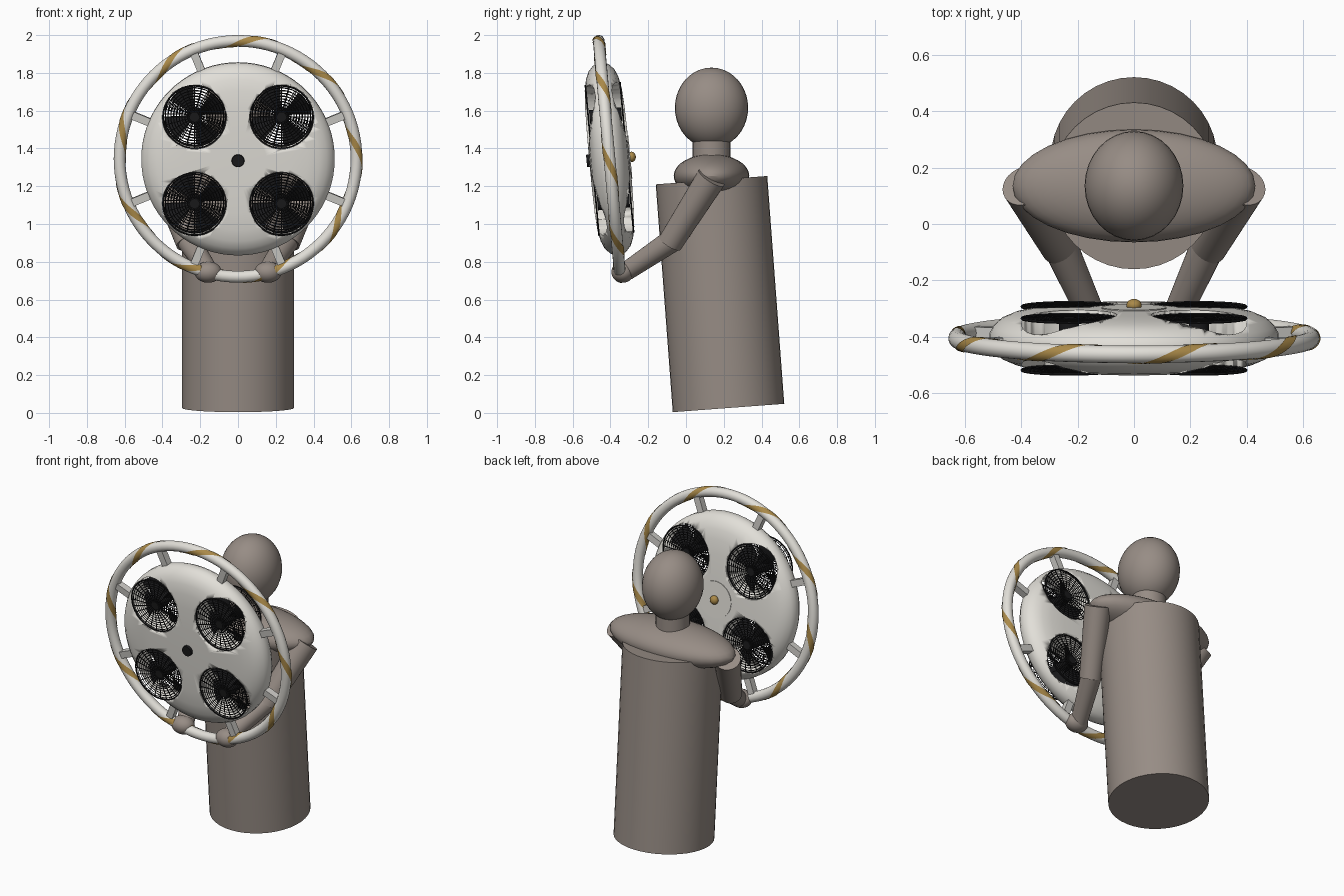
import bpy, bmesh, math
from mathutils import Matrix, Vector

if "Cube" in bpy.data.objects:
    bpy.data.objects.remove(bpy.data.objects["Cube"])

PI = math.pi


def material(name, rgb):
    m = bpy.data.materials.new(name)
    m.diffuse_color = (*rgb, 1)
    m.use_nodes = True
    m.node_tree.nodes["Principled BSDF"].inputs["Base Color"].default_value = m.diffuse_color
    return m


BODY = material("taupe", (0.31, 0.265, 0.235))
WHITE = material("warm white", (0.76, 0.74, 0.69))
GREY = material("light grey", (0.60, 0.59, 0.56))
BLACK = material("black", (0.010, 0.010, 0.011))
GOLD = material("gold", (0.40, 0.25, 0.065))

# Frame of the fan disc: local z points out of its front, local y points up
DISC = (Matrix.Translation((0, -0.405, 1.345)) @ Matrix.Rotation(math.radians(5.2), 4, 'X')
        @ Matrix.Rotation(PI / 2, 4, 'X'))
FANS = [(sx * 0.23, sy * 0.23) for sx in (-1, 1) for sy in (-1, 1)]


def finish(name, bm, mat, matrix=None, normals=True):
    if normals:
        bmesh.ops.recalc_face_normals(bm, faces=bm.faces[:])
    me = bpy.data.meshes.new(name)
    bm.to_mesh(me)
    bm.free()
    me.materials.append(mat)
    ob = bpy.data.objects.new(name, me)
    bpy.context.collection.objects.link(ob)
    if matrix is not None:
        ob.matrix_world = matrix
    bpy.ops.object.select_all(action='DESELECT')
    ob.select_set(True)
    bpy.context.view_layer.objects.active = ob
    bpy.ops.object.shade_smooth_by_angle()
    return ob


def add_cone(bm, p0, p1, r0, r1, seg=32):
    p0, p1 = Vector(p0), Vector(p1)
    d = p1 - p0
    m = Matrix.Translation((p0 + p1) / 2) @ d.to_track_quat('Z', 'Y').to_matrix().to_4x4()
    bmesh.ops.create_cone(bm, cap_ends=True, segments=seg, radius1=r0, radius2=r1,
                          depth=d.length, matrix=m)


def add_box(bm, size, matrix):
    bmesh.ops.create_cube(bm, size=1, matrix=matrix @ Matrix.Diagonal((*size, 1)))


def add_grid(bm, fn, nu, nv, wrap_u=False, wrap_v=False):
    """Surface from fn(u, v), with u and v running 0..1."""
    cu, cv = nu + (not wrap_u), nv + (not wrap_v)
    vs = [[bm.verts.new(fn(i / nu, j / nv)) for j in range(cv)] for i in range(cu)]
    for i in range(nu):
        for j in range(nv):
            a, b = (i + 1) % cu, (j + 1) % cv
            bm.faces.new((vs[i][j], vs[a][j], vs[a][b], vs[i][b]))


def add_torus(bm, centre, R, r, nu, nv):
    def point(u, v):
        t, p = 2 * PI * u, 2 * PI * v
        k = R + r * math.cos(p)
        return Vector(centre) + Vector((k * math.cos(t), k * math.sin(t), r * math.sin(p)))
    add_grid(bm, point, nu, nv, True, True)


def cone(name, p0, p1, r0, r1, mat, seg=32, matrix=None):
    bm = bmesh.new()
    add_cone(bm, p0, p1, r0, r1, seg)
    return finish(name, bm, mat, matrix)


def ellipsoid(name, centre, radii, mat, matrix=None):
    bm = bmesh.new()
    bmesh.ops.create_uvsphere(bm, u_segments=32, v_segments=20, radius=1,
                              matrix=Matrix.Translation(centre) @ Matrix.Diagonal((*radii, 1)))
    return finish(name, bm, mat, matrix)


# Figure: leaning torso, shoulders, neck and head
cone("torso", (0, 0.225, 0.026), (0, 0.135, 1.232), 0.296, 0.296, BODY, 40)
ellipsoid("shoulders", (0, 0.135, 1.255), (0.43, 0.2, 0.115), BODY)
cone("neck", (0, 0.135, 1.3), (0, 0.135, 1.46), 0.1, 0.1, BODY)
ellipsoid("head", (0, 0.135, 1.615), (0.175, 0.194, 0.213), BODY)

# Arms reaching forward to hold the ring
for side, s in (("left", 1), ("right", -1)):
    cone(side + "_upper_arm", (s * 0.39, 0.135, 1.245), (s * 0.262, -0.085, 0.898),
         0.079, 0.066, BODY)
    cone(side + "_forearm", (s * 0.265, -0.07, 0.915), (s * 0.155, -0.315, 0.75),
         0.062, 0.05, BODY)
    ellipsoid(side + "_hand", (s * 0.158, -0.335, 0.745), (0.072, 0.06, 0.056), BODY)

# Disc body: rounded profile turned about the axis
half = [(0, 0.108), (0.15, 0.107), (0.28, 0.104), (0.37, 0.098), (0.43, 0.086),
        (0.47, 0.069), (0.498, 0.043), (0.512, 0.018)]
profile = half + [(r, -z) for r, z in reversed(half)]
n = len(profile) - 1
bm = bmesh.new()


def lathe(u, v):
    r, z = profile[round(v * n)]
    return (r * math.cos(2 * PI * u), r * math.sin(2 * PI * u), z)


add_grid(bm, lathe, 72, n, True)
bmesh.ops.remove_doubles(bm, verts=bm.verts[:], dist=1e-5)
bmesh.ops.dissolve_degenerate(bm, edges=bm.edges[:], dist=1e-6)
disc = finish("disc_body", bm, WHITE, DISC)

# Four round fan openings cut through the disc
bm = bmesh.new()
for x, y in FANS:
    add_cone(bm, (x, y, -0.3), (x, y, 0.3), 0.169, 0.169, 48)
cutter = finish("opening_cutter", bm, WHITE, DISC)
cutter.hide_render = True
bpy.context.view_layer.objects.active = disc
mod = disc.modifiers.new("openings", 'BOOLEAN')
mod.operation, mod.solver, mod.object = 'DIFFERENCE', 'EXACT', cutter
bpy.ops.object.modifier_apply(modifier=mod.name)
bpy.data.objects.remove(cutter)

# Wire guards on both faces of every opening
bm = bmesh.new()
for x, y in FANS:
    for z in (-0.092, 0.092):
        add_torus(bm, (x, y, z), 0.167, 0.005, 40, 6)
        for k in range(9):
            add_torus(bm, (x, y, z), 0.037 + k * 0.0148, 0.0026, 32, 4)
        for k in range(24):
            add_box(bm, (0.145, 0.004, 0.004), Matrix.Translation((x, y, z))
                    @ Matrix.Rotation(k * PI / 12, 4, 'Z') @ Matrix.Translation((0.095, 0, 0)))
        add_cone(bm, (x, y, z - 0.004), (x, y, z + 0.004), 0.026, 0.026, 20)
finish("fan_guards", bm, BLACK, DISC)

# Fan motors and pitched blades inside the openings
bm = bmesh.new()
for x, y in FANS:
    add_cone(bm, (x, y, -0.085), (x, y, 0.085), 0.036, 0.036, 24)
    for k in range(4):
        def blade(u, v, a=k * PI / 2 + 0.5):
            r, t = 0.03 + 0.125 * u, a + 0.9 * (v - 0.5)
            return (x + r * math.cos(t), y + r * math.sin(t), 0.06 * (v - 0.5))
        add_grid(bm, blade, 3, 6)
finish("fan_blades", bm, BLACK, DISC)

# Front knob, back plate and back knob
cone("front_knob", (0, 0, 0.1), (0, 0, 0.122), 0.035, 0.032, BLACK, 24, DISC)
cone("back_plate", (0, 0, -0.1), (0, 0, -0.111), 0.115, 0.115, WHITE, 40, DISC)
ellipsoid("back_knob", (0, 0, -0.118), (0.027, 0.027, 0.022), GOLD, DISC)

# Outer hand ring
RING_R = 0.627
bm = bmesh.new()
add_torus(bm, (0, 0, 0), RING_R, 0.031, 96, 16)
finish("outer_ring", bm, WHITE, DISC)

# Ribbon wound nine times around the ring
bm = bmesh.new()


def ribbon(u, v):
    t = 2 * PI * u
    p = 9 * (t - math.radians(87)) + PI / 2 + 1.1 * (v - 0.5)
    k = RING_R + 0.0335 * math.cos(p)
    return (k * math.cos(t), k * math.sin(t), 0.0335 * math.sin(p))


add_grid(bm, ribbon, 288, 4, True)
finish("ring_ribbon", bm, GOLD, DISC)

# Eight brackets joining ring and disc
bm = bmesh.new()
for k in range(8):
    add_box(bm, (0.13, 0.042, 0.042), Matrix.Rotation((k + 0.5) * PI / 4, 4, 'Z')
            @ Matrix.Translation((0.55, 0, 0)))
finish("ring_brackets", bm, GREY, DISC)
